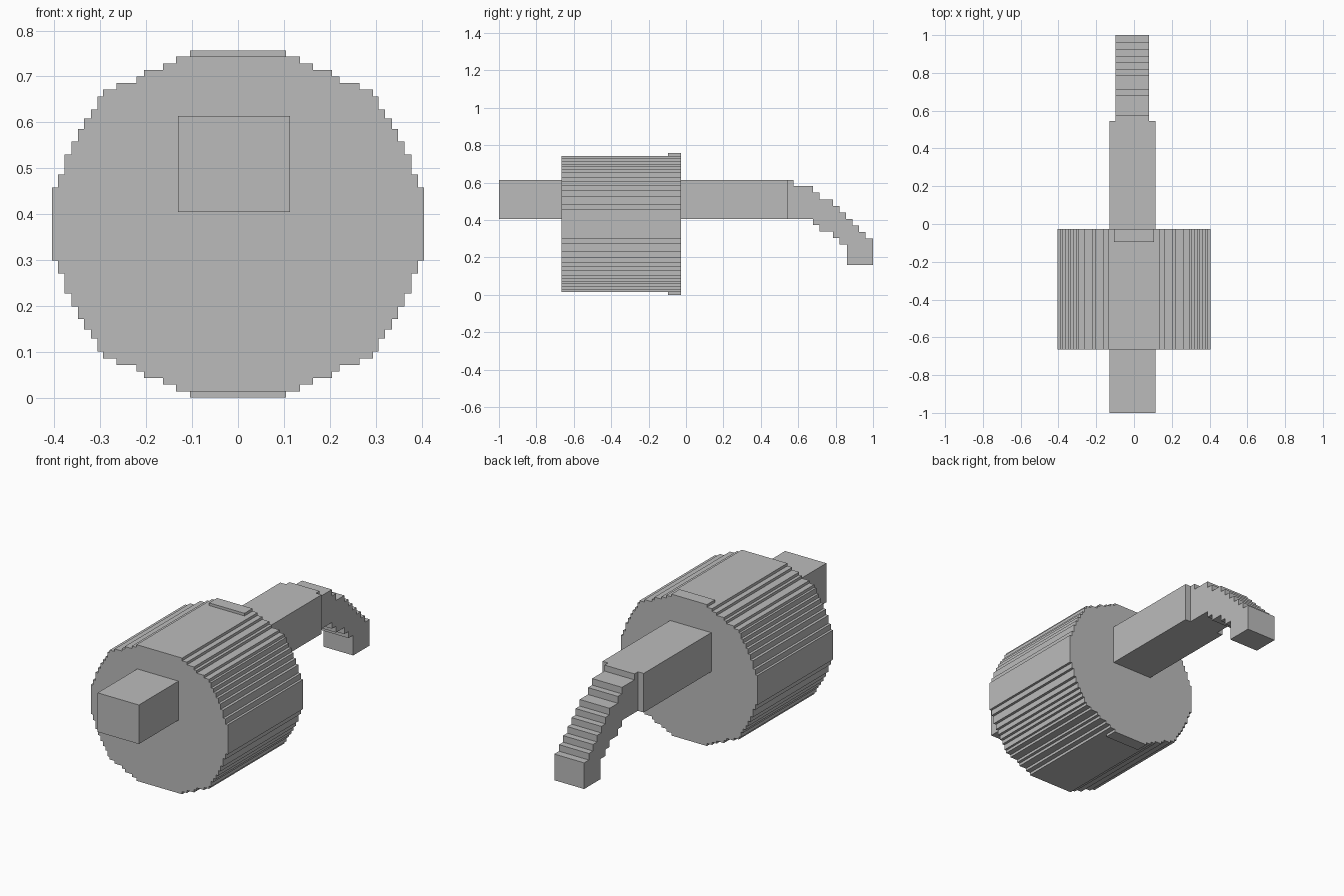
import bpy, bmesh

if "Cube" in bpy.data.objects:
    bpy.data.objects.remove(bpy.data.objects["Cube"])

grey = bpy.data.materials.new("plain grey")
grey.diffuse_color = (0.5, 0.5, 0.5, 1)
grey.use_nodes = True
grey.node_tree.nodes["Principled BSDF"].inputs["Base Color"].default_value = grey.diffuse_color


def extrude_profile(name, points, vector):
    """Close a 3D outline into a face and extrude it into a solid."""
    bm = bmesh.new()
    face = bm.faces.new([bm.verts.new(p) for p in points])
    ext = bmesh.ops.extrude_face_region(bm, geom=[face], use_keep_orig=True)
    verts = [g for g in ext["geom"] if isinstance(g, bmesh.types.BMVert)]
    bmesh.ops.translate(bm, verts=verts, vec=vector)
    bmesh.ops.recalc_face_normals(bm, faces=bm.faces)
    mesh = bpy.data.meshes.new(name)
    bm.to_mesh(mesh)
    bm.free()
    mesh.materials.append(grey)
    obj = bpy.data.objects.new(name, mesh)
    bpy.context.collection.objects.link(obj)
    return obj


def box(name, x0, x1, y0, y1, z0, z1):
    pts = [(x0, y0, z0), (x1, y0, z0), (x1, y0, z1), (x0, y0, z1)]
    return extrude_profile(name, pts, (0, y1 - y0, 0))


def staircase(steps):
    """Turn (end, height) treads into a stepped outline."""
    out = []
    for i, (end, h) in enumerate(steps):
        if i:
            out.append((steps[i - 1][0], h))
        out.append((end, h))
    return out


CZ = 0.3785

# Stepped drum: one quadrant of treads, mirrored four ways
quarter = staircase([
    (0.135, 0.3645), (0.163, 0.350), (0.205, 0.336), (0.221, 0.321),
    (0.265, 0.307), (0.294, 0.293), (0.306, 0.278), (0.320, 0.250),
    (0.335, 0.230), (0.349, 0.207), (0.363, 0.180), (0.378, 0.151),
    (0.392, 0.108), (0.405, 0.079)])
right = quarter + [(x, -h) for x, h in reversed(quarter)]
outline = right + [(-x, h) for x, h in reversed(right)]
extrude_profile("drum", [(x, -0.665, CZ + h) for x, h in outline], (0, 0.638, 0))

# Raised pads at the rear edge of the drum
box("top_pad", -0.105, 0.105, -0.095, -0.027, 0.743, 0.757)
box("bottom_pad", -0.105, 0.105, -0.095, -0.027, 0.0, 0.014)

# Square bar through the drum
box("bar", -0.131, 0.113, -1.0, 0.545, 0.405, 0.614)

# Curved stepped tail
top = staircase([
    (0.575, 0.614), (0.68, 0.582), (0.715, 0.547), (0.785, 0.510),
    (0.82, 0.475), (0.855, 0.440), (0.89, 0.405), (0.925, 0.370),
    (0.96, 0.335), (1.0, 0.300)])
under = staircase([
    (0.68, 0.405), (0.715, 0.372), (0.785, 0.338), (0.82, 0.303),
    (0.86, 0.268), (1.0, 0.160)])
side = [(0.545, 0.614)] + top + under[::-1] + [(0.545, 0.405)]
extrude_profile("tail", [(-0.097, y, z) for y, z in side], (0.177, 0, 0))
